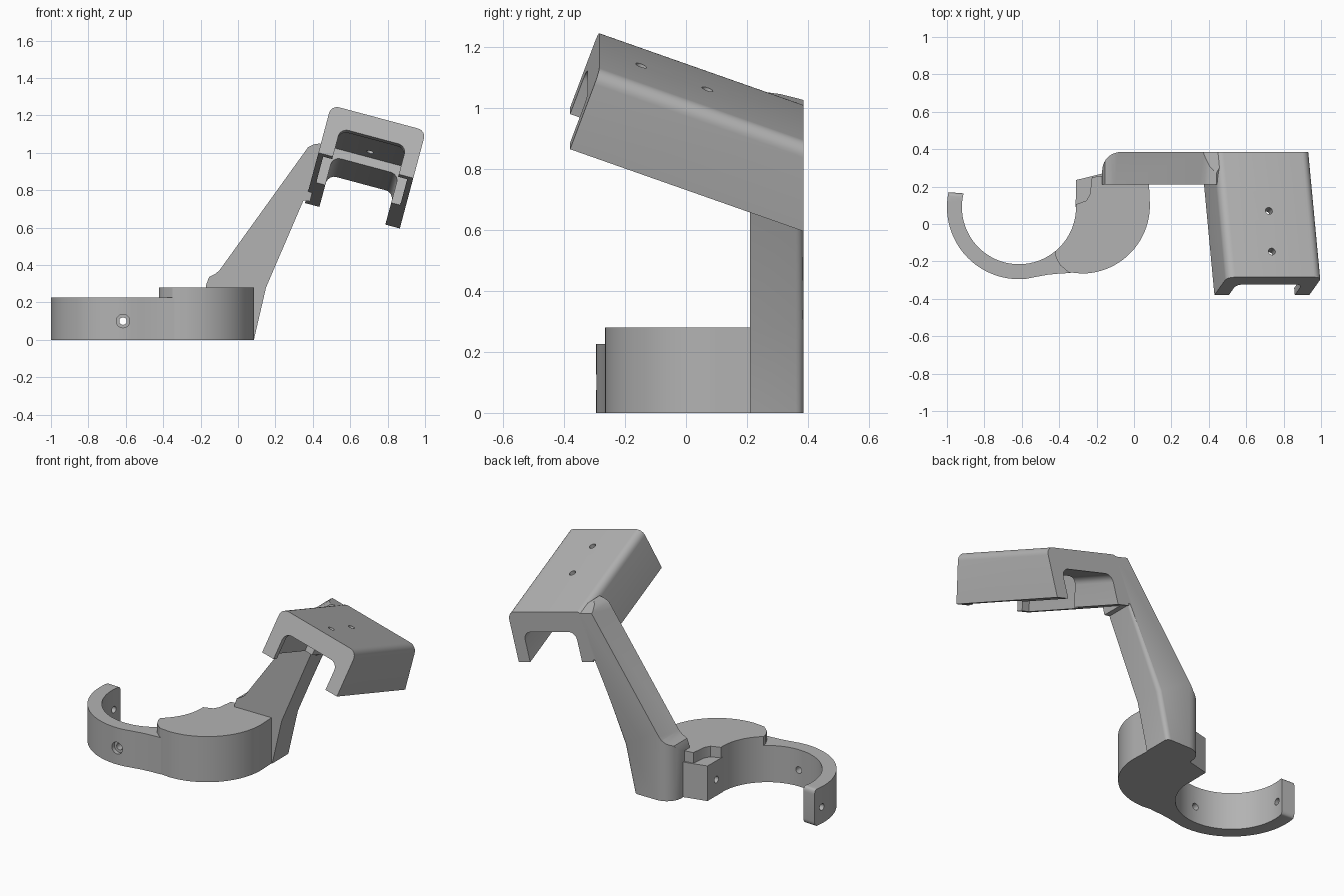
import bpy, bmesh, math
from mathutils import Vector, Matrix

if "Cube" in bpy.data.objects:
    bpy.data.objects.remove(bpy.data.objects["Cube"])

grey = bpy.data.materials.new("plain_grey")
grey.diffuse_color = (0.45, 0.45, 0.45, 1)
grey.use_nodes = True
grey.node_tree.nodes["Principled BSDF"].inputs["Base Color"].default_value = grey.diffuse_color


def prism(name, pts, a, b, place):
    """Extrude a 2D outline from a to b; place(p, q, depth) gives the 3D point."""
    bm = bmesh.new()
    lo = [bm.verts.new(place(p, q, a)) for p, q in pts]
    hi = [bm.verts.new(place(p, q, b)) for p, q in pts]
    bm.faces.new(lo)
    bm.faces.new(hi)
    n = len(pts)
    for i in range(n):
        j = (i + 1) % n
        bm.faces.new((lo[i], lo[j], hi[j], hi[i]))
    bmesh.ops.recalc_face_normals(bm, faces=bm.faces)
    me = bpy.data.meshes.new(name)
    bm.to_mesh(me)
    bm.free()
    ob = bpy.data.objects.new(name, me)
    bpy.context.collection.objects.link(ob)
    me.materials.append(grey)
    return ob


def edit(ob, fn):
    bm = bmesh.new()
    bm.from_mesh(ob.data)
    fn(bm)
    bmesh.ops.recalc_face_normals(bm, faces=bm.faces)
    bm.to_mesh(ob.data)
    bm.free()


def boolean(ob, tool, op='DIFFERENCE'):
    m = ob.modifiers.new("cut", 'BOOLEAN')
    m.operation, m.object, m.solver = op, tool, 'EXACT'
    bpy.context.view_layer.objects.active = ob
    bpy.ops.object.modifier_apply(modifier=m.name)
    bpy.data.objects.remove(tool)


def hole(ob, centre, axis, r, depth, r2=None):
    bpy.ops.mesh.primitive_cone_add(vertices=24, radius1=r, radius2=r2 or r, depth=depth)
    tool = bpy.context.object
    tool.matrix_world = Matrix.Translation(centre) @ Vector(axis).to_track_quat('Z', 'Y').to_matrix().to_4x4()
    bpy.context.view_layer.update()
    boolean(ob, tool)


def arc(cx, cy, r, a0, a1, n):
    return [(cx + r * math.cos(math.radians(a0 + (a1 - a0) * i / n)),
             cy + r * math.sin(math.radians(a0 + (a1 - a0) * i / n))) for i in range(n + 1)]


def flat(p, q, d):
    return (p, q, d)


# clamp ring, blending into the body
CX, CY = -0.615, 0.09
outer = arc(CX, CY, 0.385, 168, 276, 40) + [(-0.52, -0.282), (-0.46, -0.271), (-0.4, -0.265), (-0.34, -0.262)]
inner = [(-0.36, -0.22), (-0.4, -0.17)] + arc(CX, CY, 0.305, 309, 166, 48)
ring = prism("clamp_ring", outer + inner, 0, 0.225, flat)


def round_end(bm):
    es = [e for e in bm.edges if all(v.co.y > 0.155 and v.co.x < -0.9 for v in e.verts)
          and abs(e.verts[0].co.z - e.verts[1].co.z) < 1e-4]
    bmesh.ops.bevel(bm, geom=es, offset=0.03, segments=5, profile=0.5, affect='EDGES')


edit(ring, round_end)
hole(ring, (CX, -0.25, 0.1), (0, 1, 0), 0.02, 0.3)
hole(ring, (CX, -0.29, 0.1), (0, 1, 0), 0.036, 0.04)
hole(ring, (-0.96, CY + 0.02, 0.1), (1, 0, 0), 0.02, 0.3)

# thick body with a lowered corner at the back left
seat = arc(CX, CY, 0.305, 309, 363, 20)
body_outline = (arc(-0.28, 0.1, 0.365, 0, -90, 32)[::-1] + [(0.08, 0.22), (-0.15, 0.26), (-0.225, 0.25),
                (-0.235, 0.16), (-0.255, 0.125), (-0.305, 0.107)]
                + seat[::-1] + [(-0.417, -0.18), (-0.395, -0.22), (-0.35, -0.258)])
body = prism("body", body_outline, 0, 0.28, flat)
corner = prism("body_corner", [(-0.312, 0.09), (-0.31, 0.235), (-0.16, 0.272), (-0.16, 0.09)], 0, 0.215, flat)
hole(corner, (-0.3, 0.15, 0.1), (1, 0, 0), 0.02, 0.1)

# tilted frame of the bracket: across, back along, up
T, R = math.radians(20), math.radians(15)
rot = Matrix.Rotation(R, 3, 'Y') @ Matrix.Rotation(-T, 3, 'X')
U, A, V = (rot @ Vector(c) for c in ((1, 0, 0), (0, 1, 0), (0, 0, 1)))
W, H, LEG, WEB = 0.525, 0.28, 0.08, 0.113
ORG = Vector((0.43, -0.38, 1.0))


def tilted(p, q, d):
    return ORG + U * p + V * q + A * d


# bent arm, front profile extruded in depth
arm_profile = [(0.085, 0), (0.15, 0.28), (0.35, 0.745), (0.385, 0.74), (0.46, 1.03), (0.44, 1.05), (0.405, 1.045),
               (0.375, 1.03), (0.35, 0.995), (-0.1, 0.37), (-0.125, 0.35), (-0.155, 0.335), (-0.17, 0.295), (-0.17, 0)]
arm = prism("arm", arm_profile, 0.21, 0.385, lambda p, q, d: (p, d, q))


def trim_arm(bm):
    es = [e for e in bm.edges if all(v.co.y > 0.38 and 0.08 < v.co.x < 0.36 and v.co.z < 0.8 for v in e.verts)]
    bmesh.ops.bevel(bm, geom=es, offset=0.025, segments=4, profile=0.5, affect='EDGES')
    cut = bmesh.ops.bisect_plane(bm, geom=bm.verts[:] + bm.edges[:] + bm.faces[:],
                                 plane_co=tilted(0, H - 0.01, 0), plane_no=V, clear_outer=True)
    bmesh.ops.holes_fill(bm, edges=[e for e in bm.edges if e.is_boundary])


edit(arm, trim_arm)
plan = [(-0.5, 0.1), (1, 0.1), (1, 0.5), (-0.07, 0.5)] + arc(-0.07, 0.285, 0.1, 90, 180, 10) + [(-0.17, 0.1)]
plan = plan[1:]
boolean(arm, prism("plan_cutter", plan, -0.1, 1.3, flat), 'INTERSECT')

# channel bracket with rounded top edges
r, ri = 0.045, 0.045
section = ([(0, 0), (LEG, 0)] + arc(LEG + ri, H - WEB - ri, ri, 180, 90, 6)
           + arc(W - LEG - ri, H - WEB - ri, ri, 90, 0, 6) + [(W - LEG, 0), (W, 0)]
           + arc(W - r, H - r, r, 0, 90, 6) + arc(r, H - r, r, 90, 180, 6))
bracket = prism("bracket", section, 0, 1.1, tilted)


# back end is upright and flush with the arm
def trim_back(bm):
    bmesh.ops.bisect_plane(bm, geom=bm.verts[:] + bm.edges[:] + bm.faces[:],
                           plane_co=(0, 0.385, 0), plane_no=(0, 1, 0), clear_outer=True)
    bmesh.ops.holes_fill(bm, edges=[e for e in bm.edges if e.is_boundary])


edit(bracket, trim_back)

# wider pocket inside the front half, behind a thin front rim
g = 0.05
pocket = ([(LEG - g, -0.1)] + arc(LEG - g + 0.03, H - WEB + g - 0.03, 0.03, 180, 90, 5)
          + arc(W - LEG + g - 0.03, H - WEB + g - 0.03, 0.03, 90, 0, 5) + [(W - LEG + g, -0.1)])
boolean(bracket, prism("pocket_cutter", pocket, 0.04, 0.46, tilted))
for p in ((0.735, -0.15, 1.13), (0.72, 0.068, 1.055)):
    hole(bracket, p, V, 0.019, 0.3)

for ob in (ring, body, corner, arm, bracket):
    bpy.ops.object.select_all(action='DESELECT')
    ob.select_set(True)
    bpy.context.view_layer.objects.active = ob
    bpy.ops.object.shade_smooth_by_angle(angle=math.radians(30))
